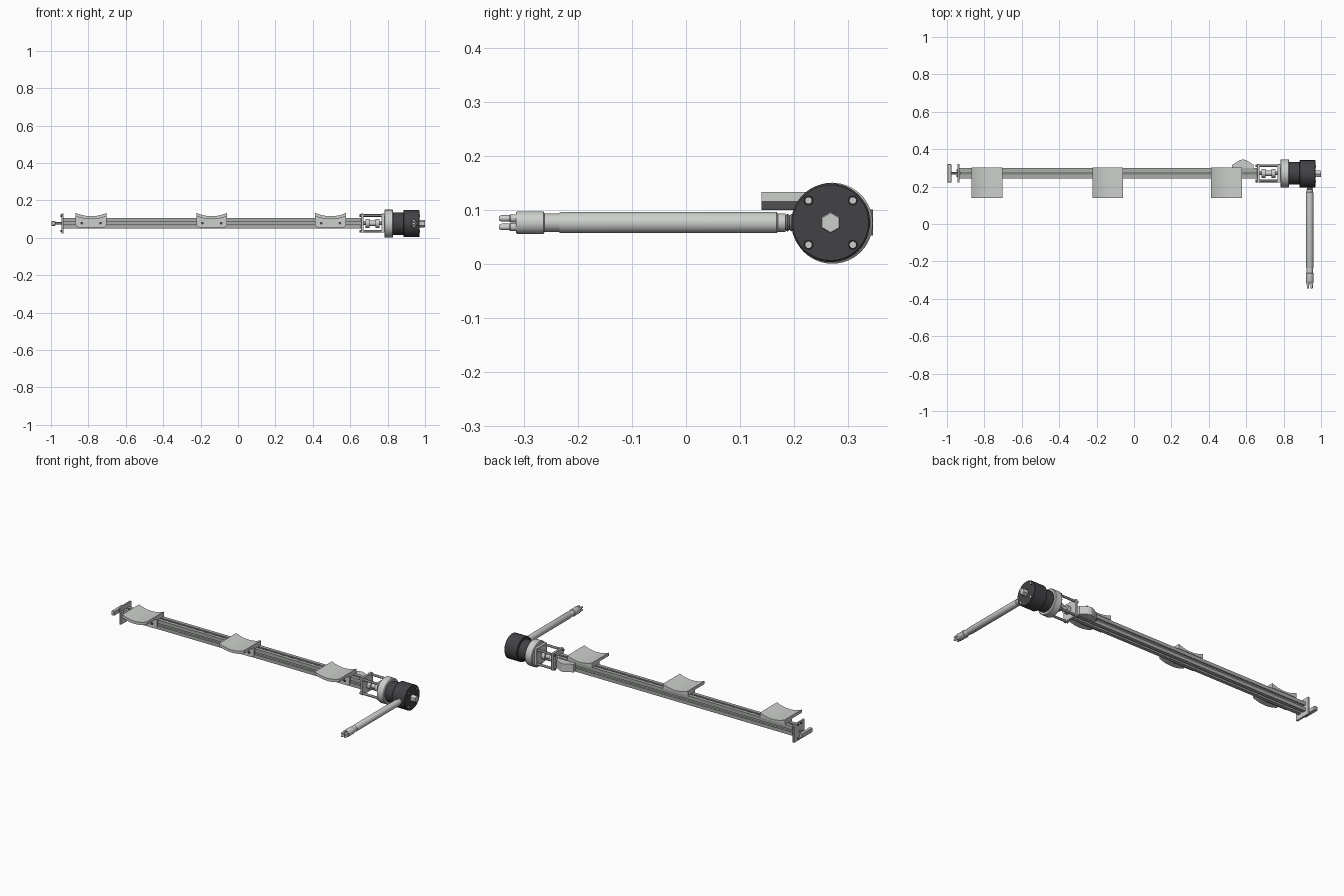
import bpy, bmesh, math
from mathutils import Vector

if "Cube" in bpy.data.objects:
    bpy.data.objects.remove(bpy.data.objects["Cube"])

CY, CZ = 0.271, 0.077          # main axis, running along x


def material(name, rgb):
    m = bpy.data.materials.new(name)
    m.diffuse_color = (*rgb, 1)
    m.use_nodes = True
    m.node_tree.nodes["Principled BSDF"].inputs["Base Color"].default_value = m.diffuse_color
    return m


LIGHT = material("light_grey", (0.60, 0.62, 0.60))
RAIL = material("aluminium_grey", (0.40, 0.42, 0.40))
MID = material("mid_grey", (0.22, 0.23, 0.22))
DARK = material("charcoal", (0.055, 0.055, 0.062))
BLACK = material("black", (0.015, 0.015, 0.017))


def finish(bm, name, mat, smooth=False):
    bmesh.ops.recalc_face_normals(bm, faces=bm.faces)
    me = bpy.data.meshes.new(name)
    bm.to_mesh(me)
    bm.free()
    ob = bpy.data.objects.new(name, me)
    bpy.context.collection.objects.link(ob)
    me.materials.append(mat)
    if smooth:
        bpy.ops.object.select_all(action='DESELECT')
        bpy.context.view_layer.objects.active = ob
        ob.select_set(True)
        bpy.ops.object.shade_smooth_by_angle(angle=math.radians(35))
    return ob


def box(name, x, y, z, mat, bevel=0.0):
    bm = bmesh.new()
    bmesh.ops.create_cube(bm, size=1)
    for v in bm.verts:
        v.co = Vector([r[0] + (c + 0.5) * (r[1] - r[0]) for r, c in zip((x, y, z), v.co)])
    if bevel:
        bmesh.ops.bevel(bm, geom=bm.edges[:], offset=bevel, segments=1, affect='EDGES')
    return finish(bm, name, mat)


def lathe(name, axis, centre, stations, mat, sides=40):
    """Solid of revolution; stations are (position along axis, radius)."""
    bm = bmesh.new()
    rings = []
    for p, r in stations:
        ring = []
        for i in range(sides):
            a = math.tau * i / sides
            u, w = r * math.cos(a), r * math.sin(a)
            co = (p, centre[0] + w, centre[1] + u) if axis == 'X' else (centre[0] + w, p, centre[1] + u)
            ring.append(bm.verts.new(co))
        rings.append(ring)
    for a, b in zip(rings, rings[1:]):
        for i in range(sides):
            j = (i + 1) % sides
            bm.faces.new((a[i], a[j], b[j], b[i]))
    bm.faces.new(rings[0])
    bm.faces.new(rings[-1])
    return finish(bm, name, mat, sides > 8)


def extrude(name, outline, direction, mat, smooth=False):
    bm = bmesh.new()
    face = bm.faces.new([bm.verts.new(p) for p in outline])
    out = bmesh.ops.extrude_face_region(bm, geom=[face])
    bmesh.ops.translate(bm, vec=direction,
                        verts=[g for g in out["geom"] if isinstance(g, bmesh.types.BMVert)])
    return finish(bm, name, mat, smooth)


# Slotted rail: one side of the section turned four times
h = 0.0275
side = [(-h, h), (-0.007, h), (-0.007, h - 0.006), (-0.015, h - 0.006),
        (-0.009, h - 0.015), (0.009, h - 0.015), (0.015, h - 0.006),
        (0.007, h - 0.006), (0.007, h)]
section = []
for k in range(4):
    c, s = round(math.cos(k * math.pi / 2)), round(math.sin(k * math.pi / 2))
    section += [(-0.935, CY + u * c + w * s, CZ - u * s + w * c) for u, w in side]
extrude("slotted_rail", section, (1.595, 0, 0), RAIL)

# Toothed belt lying in the top slot
box("belt", (-0.93, 0.655), (CY - 0.006, CY + 0.006), (CZ + 0.012, CZ + 0.021), MID)
tooth = box("belt_teeth", (-0.928, -0.922), (CY - 0.006, CY + 0.006),
            (CZ + 0.020, CZ + 0.025), MID)
arr = tooth.modifiers.new("repeat", 'ARRAY')
arr.use_relative_offset = False
arr.use_constant_offset = True
arr.constant_offset_displace = (0.014, 0, 0)
arr.count = 112

# Curved cradles with a clamp skirt and two screws each
def arc(cx, base, lift, n=14, half=0.0825):
    return [(cx - half + 2 * half * i / n, base + lift * (2 * i / n - 1) ** 2) for i in range(n + 1)]


for cx in (-0.785, -0.14, 0.495):
    top = arc(cx, 0.115, 0.018)
    low = arc(cx, 0.099, 0.016)
    extrude("cradle", [(x, 0.14, z) for x, z in top + low[::-1]], (0, 0.103, 0), LIGHT, True)
    extrude("cradle_clamp", [(x, 0.243, z) for x, z in top] +
            [(cx + 0.0825, 0.243, 0.105), (cx - 0.0825, 0.243, 0.105)], (0, 0.058, 0), LIGHT, True)
    extrude("cradle_skirt", [(x, 0.233, z) for x, z in top] +
            [(cx + 0.0825, 0.233, 0.068), (cx + 0.07, 0.233, 0.054),
             (cx - 0.07, 0.233, 0.054), (cx - 0.0825, 0.233, 0.068)], (0, 0.010, 0), LIGHT, True)
    for sx in (-0.05, 0.05):
        lathe("cradle_screw", 'Y', (cx + sx, 0.078), [(0.229, 0.007), (0.236, 0.007)], DARK, 16)

# Pointed bracket on the back of the rail
extrude("back_bracket", [(x, y, 0.052) for x, y in
        ((0.525, 0.298), (0.525, 0.316), (0.565, 0.341), (0.583, 0.346),
         (0.601, 0.341), (0.64, 0.316), (0.64, 0.298))], (0, 0, 0.048), LIGHT)

# Left end plate with its adjuster
box("end_plate", (-0.944, -0.932), (CY - 0.05, CY + 0.05), (0.022, 0.129), LIGHT, 0.002)
lathe("adjuster_shaft", 'X', (CY, CZ), [(-0.985, 0.006), (-0.94, 0.006)], MID, 16)
box("adjuster_bar", (-0.998, -0.976), (CY - 0.05, CY + 0.05), (0.064, 0.09), LIGHT, 0.003)
for sy in (-1, 1):
    for sz in (-1, 1):
        lathe("end_screw", 'X', (CY + sy * 0.015, CZ + sz * 0.041),
              [(-0.948, 0.006), (-0.94, 0.006)], DARK, 12)

# Open coupling frame
for x0, x1 in ((0.657, 0.672), (0.766, 0.785)):
    box("frame_plate", (x0, x1), (CY - 0.05, CY + 0.05), (0.027, 0.13), LIGHT, 0.002)
for sy in (-1, 1):
    for sz in (-1, 1):
        lathe("frame_rod", 'X', (CY + sy * 0.041, CZ + sz * 0.042),
              [(0.65, 0.007), (0.785, 0.007)], MID, 16)
lathe("coupling", 'X', (CY, CZ),
      [(0.682, 0.024), (0.704, 0.024), (0.704, 0.014), (0.734, 0.014),
       (0.734, 0.024), (0.756, 0.024)], LIGHT, 24)
lathe("drive_shaft", 'X', (CY, CZ), [(0.66, 0.009), (0.78, 0.009)], MID, 16)

# Collar, dark housing and turning head
lathe("collar", 'X', (CY, 0.075),
      [(0.782, 0.071), (0.786, 0.075), (0.826, 0.075), (0.83, 0.071)], LIGHT, 48)
lathe("housing", 'X', (CY, 0.075), [(0.828, 0.06), (0.888, 0.06)], DARK, 48)
HY = 0.268
lathe("head", 'X', (HY, 0.076),
      [(0.884, 0.070), (0.887, 0.073), (0.967, 0.073), (0.97, 0.070)], DARK, 48)
for k in range(4):
    a = math.pi / 4 + k * math.pi / 2
    c = (HY + 0.058 * math.cos(a), 0.076 + 0.058 * math.sin(a))
    lathe("screw_recess", 'X', c, [(0.965, 0.0095), (0.9712, 0.0095)], BLACK, 20)
    lathe("head_screw", 'X', c, [(0.965, 0.006), (0.973, 0.006)], LIGHT, 16)
lathe("hex_nut", 'X', (HY, 0.076), [(0.965, 0.020), (0.997, 0.020), (1.0, 0.018)], LIGHT, 6)

# Crank arm with stepped tip
HX, HZ = 0.94, 0.076
lathe("arm_thread", 'Y', (HX, HZ),
      [(0.168 + 0.004 * i, 0.0165 if i % 2 else 0.0135) for i in range(10)], MID, 24)
lathe("crank_arm", 'Y', (HX, HZ),
      [(-0.235, 0.018), (-0.232, 0.0195), (0.168, 0.0195), (0.170, 0.017), (0.184, 0.017)], LIGHT, 32)
lathe("arm_tip", 'Y', (HX, HZ),
      [(-0.315, 0.019), (-0.312, 0.021), (-0.264, 0.021), (-0.262, 0.017), (-0.234, 0.017)], LIGHT, 32)
for sx in (-1, 1):
    for sz in (-1, 1):
        lathe("tip_prong", 'Y', (HX + sx * 0.010, HZ + sz * 0.008),
              [(-0.346, 0.004), (-0.342, 0.006), (-0.327, 0.006), (-0.325, 0.0075), (-0.31, 0.0075)], LIGHT, 12)
